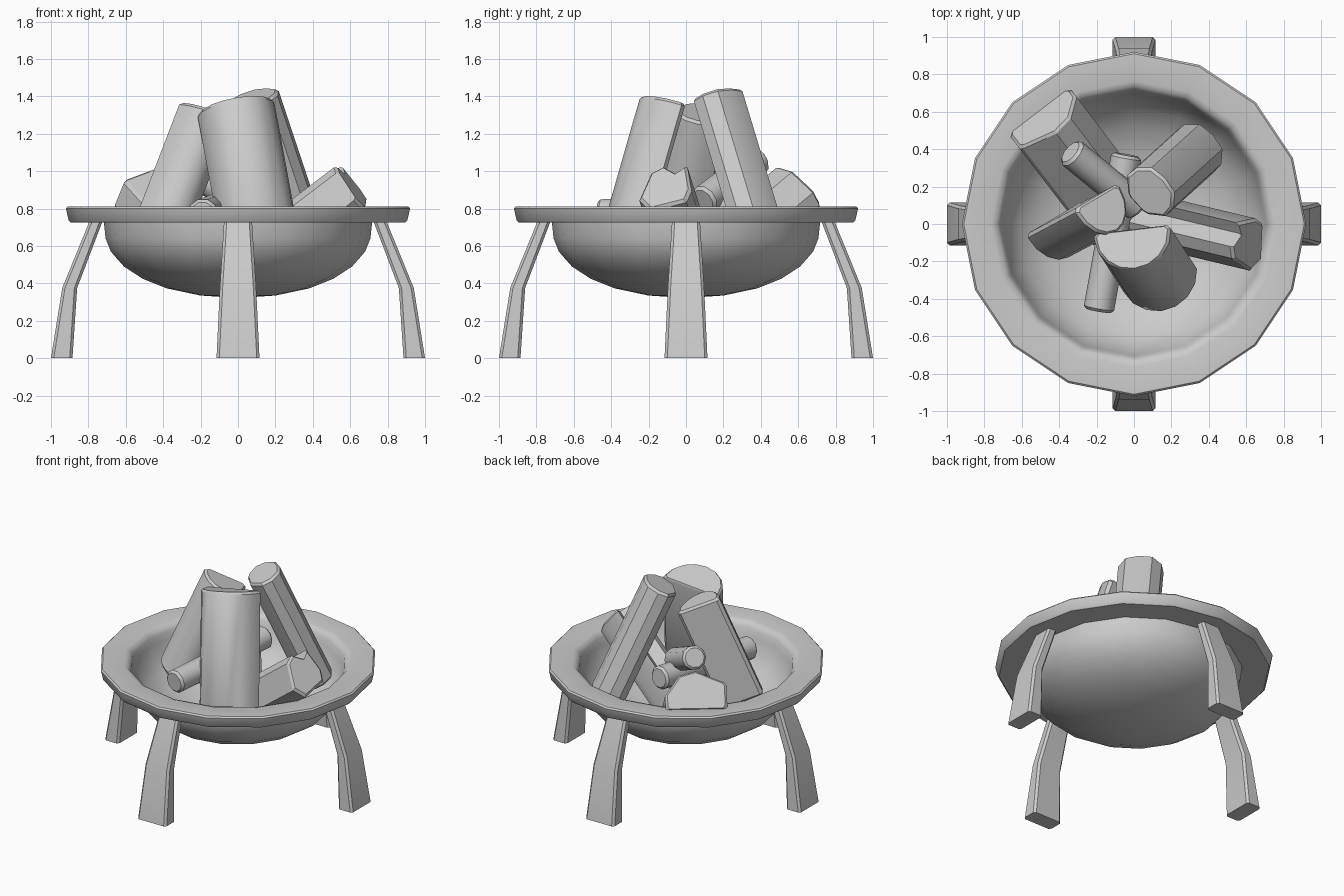
import bpy, bmesh, math
from mathutils import Vector

if "Cube" in bpy.data.objects:
    bpy.data.objects.remove(bpy.data.objects["Cube"])


def finish(name, bm, angle=30):
    bmesh.ops.remove_doubles(bm, verts=bm.verts, dist=0.0005)
    bmesh.ops.recalc_face_normals(bm, faces=bm.faces)
    me = bpy.data.meshes.new(name)
    bm.to_mesh(me)
    bm.free()
    ob = bpy.data.objects.new(name, me)
    bpy.context.collection.objects.link(ob)
    bpy.ops.object.select_all(action='DESELECT')
    ob.select_set(True)
    bpy.context.view_layer.objects.active = ob
    bpy.ops.object.shade_smooth_by_angle(angle=math.radians(angle))
    return ob


def loft(name, loops, angle=30):
    """Skin a list of equal-length point loops and cap both ends."""
    bm = bmesh.new()
    rings = [[bm.verts.new(p) for p in loop] for loop in loops]
    n = len(rings[0])
    for a, b in zip(rings, rings[1:]):
        for i in range(n):
            j = (i + 1) % n
            bm.faces.new((a[i], a[j], b[j], b[i]))
    bm.faces.new(rings[0])
    bm.faces.new(rings[-1])
    return finish(name, bm, angle)


# Fire bowl: one closed profile turned in 16 steps
profile = [(0, .36), (.2, .37), (.38, .405), (.52, .47), (.62, .55), (.675, .635), (.703, .72),
           (.715, .77), (.735, .80), (.765, .81), (.91, .81), (.92, .80), (.905, .735),
           (.895, .725), (.717, .725), (.708, .64), (.68, .57), (.61, .49), (.51, .425),
           (.38, .373), (.2, .335), (0, .322)]
bm = bmesh.new()
vs = [bm.verts.new((r, 0, z)) for r, z in profile]
es = [bm.edges.new(p) for p in zip(vs, vs[1:])]
bmesh.ops.spin(bm, geom=vs + es, cent=(0, 0, 0), axis=(0, 0, 1),
               angle=math.tau, steps=16, use_duplicate=False)
finish("fire_bowl", bm, 40)

# Four bent legs: (inner radius, outer radius, height, half width)
leg = [(.885, 1.0, 0, .115), (.86, .94, .375, .097), (.725, .795, .73, .075)]
for k in range(4):
    c, s = round(math.cos(k * math.pi / 2)), round(math.sin(k * math.pi / 2))
    loops = []
    for r0, r1, z, w in leg:
        b = .015
        sec = [(r0, -w + b), (r0 + b, -w), (r1 - b, -w), (r1, -w + b),
               (r1, w - b), (r1 - b, w), (r0 + b, w), (r0, w - b)]
        loops.append([(x * c - y * s, x * s + y * c, z) for x, y in sec])
    loft(f"leg_{k + 1}", loops, 20)


def log(name, a, b, sec, flat, angle=30):
    """Firewood from a to b; 'flat' is the direction the split face looks."""
    a, b = Vector(a), Vector(b)
    d = (b - a).normalized()
    v = Vector(flat)
    v = (v - d * v.dot(d)).normalized()
    u = d.cross(v)
    bev = .016
    size = max(abs(x) for x, y in sec)
    stations = [(a, 1 - bev / size), (a + d * bev, 1), (b - d * bev, 1), (b, 1 - bev / size)]
    loft(name, [[p + u * x * k + v * y * k for x, y in sec] for p, k in stations], angle)


def split(w, t, n=8):
    """Half-round section with chamfered split edges."""
    pts = [(w / 2 - .02, t / 2)]
    pts += [(w / 2 * math.cos(q), t / 2 - .02 - (t - .02) * math.sin(q))
            for q in (math.pi * i / n for i in range(n + 1))]
    return pts + [(-w / 2 + .02, t / 2)]


def rod(r, s=1, n=10):
    return [(s * r * math.cos(math.tau * i / n), r * math.sin(math.tau * i / n)) for i in range(n)]


# Three logs leaning together
log("front_leaning_log", (-.005, -.135, 1.365), (.14, -.36, .58), split(.42, .23), (-.12, 1, 0))
# back one: rounded outside, two split faces towards the middle
back = [(.15, .02), (.145, -.05), (.09, -.115), (0, -.13), (-.09, -.115), (-.145, -.05),
        (-.15, .02), (-.08, .085), (-.05, .095), (.05, .095), (.08, .085)]
log("back_leaning_log", (.075, .16, 1.395), (.34, .40, .60), back, (-.75, -.7, 0))
log("left_leaning_log", (-.145, .055, 1.31), (-.41, -.085, .62), split(.30, .22), (-.5, .85, 0))

# Two split logs lying in the bowl
wedge = [(.19, .12), (.205, .10), (.205, .02), (.11, -.11), (0, -.14), (-.19, -.06),
         (-.205, -.04), (-.205, .10), (-.19, .12)]
log("left_lying_log", (-.47, .555, .91), (-.06, .02, .46), wedge, (0, 0, -1))
notched = [(.145, .09), (.14, -.075), (.1, -.14), (-.1, -.14), (-.145, -.05),
           (-.05, .11), (.02, .13), (.08, .06)]
log("right_lying_log", (.605, -.12, .925), (.02, .02, .48), notched, (-.1, -.25, 1))

# Round branches
log("upper_branch", (-.34, .385, 1.06), (.02, .09, .84), rod(.082), (0, 0, 1), 40)
log("lower_branch", (-.19, -.465, .77), (-.04, .37, .825), rod(.082), (0, 0, 1), 40)
